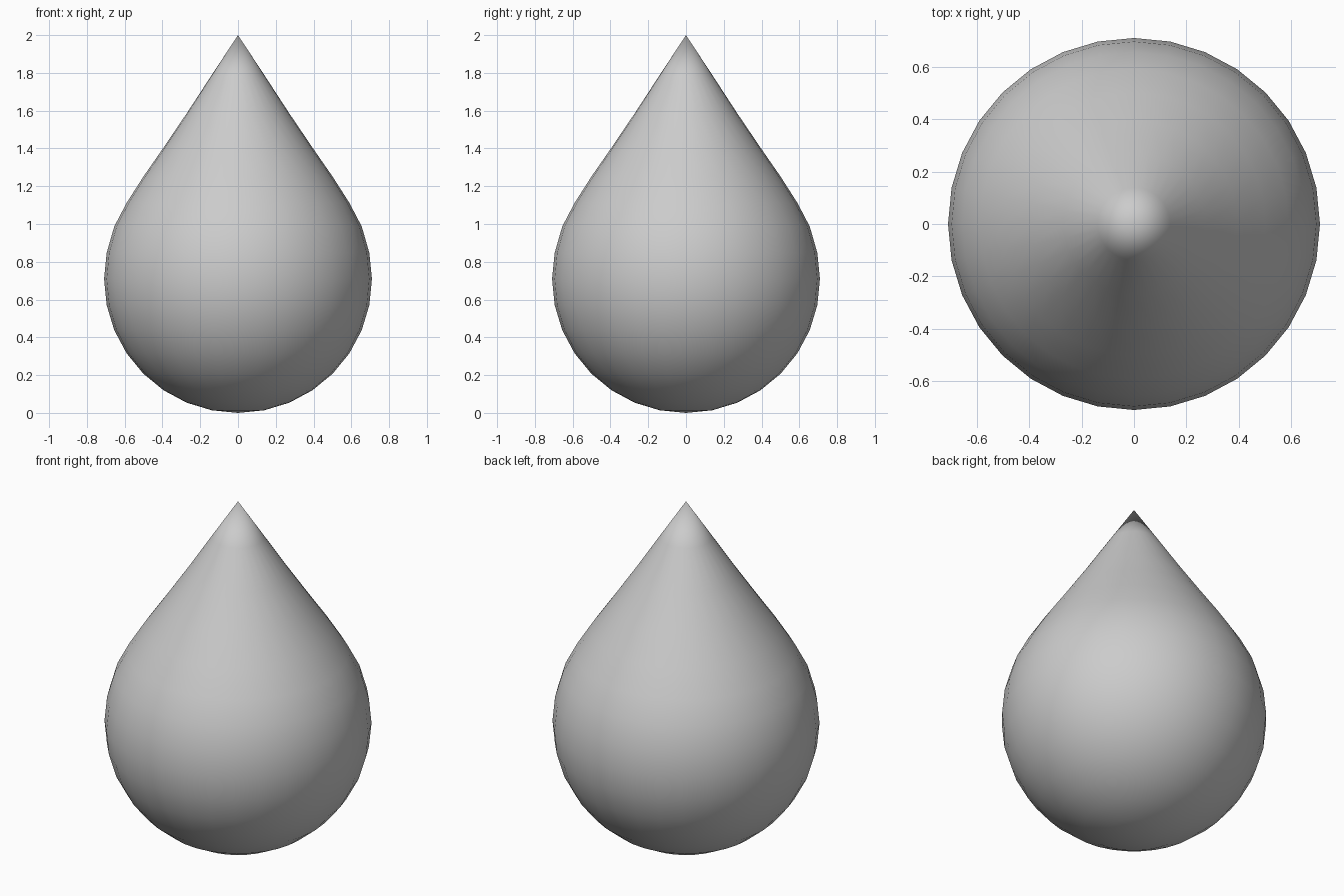
import bpy
import math

if "Cube" in bpy.data.objects:
    bpy.data.objects.remove(bpy.data.objects["Cube"])

R = 0.709

# Body: a 32 x 16 sphere standing on z = 0
bpy.ops.mesh.primitive_uv_sphere_add(segments=32, ring_count=16, radius=R, location=(0, 0, 0))
drop = bpy.context.object
drop.name = "water_drop"

# Heights of the upper rings, from the tip down, pulled up into a point
pulled = [2.0, 1.79, 1.586, 1.405, 1.25, 1.112, 0.987]

for v in drop.data.vertices:
    ring = round(math.acos(max(-1, min(1, v.co.z / R))) / (math.pi / 16))
    v.co.z = pulled[ring] if ring < len(pulled) else v.co.z + R

drop.data.update()
bpy.ops.object.shade_smooth()
